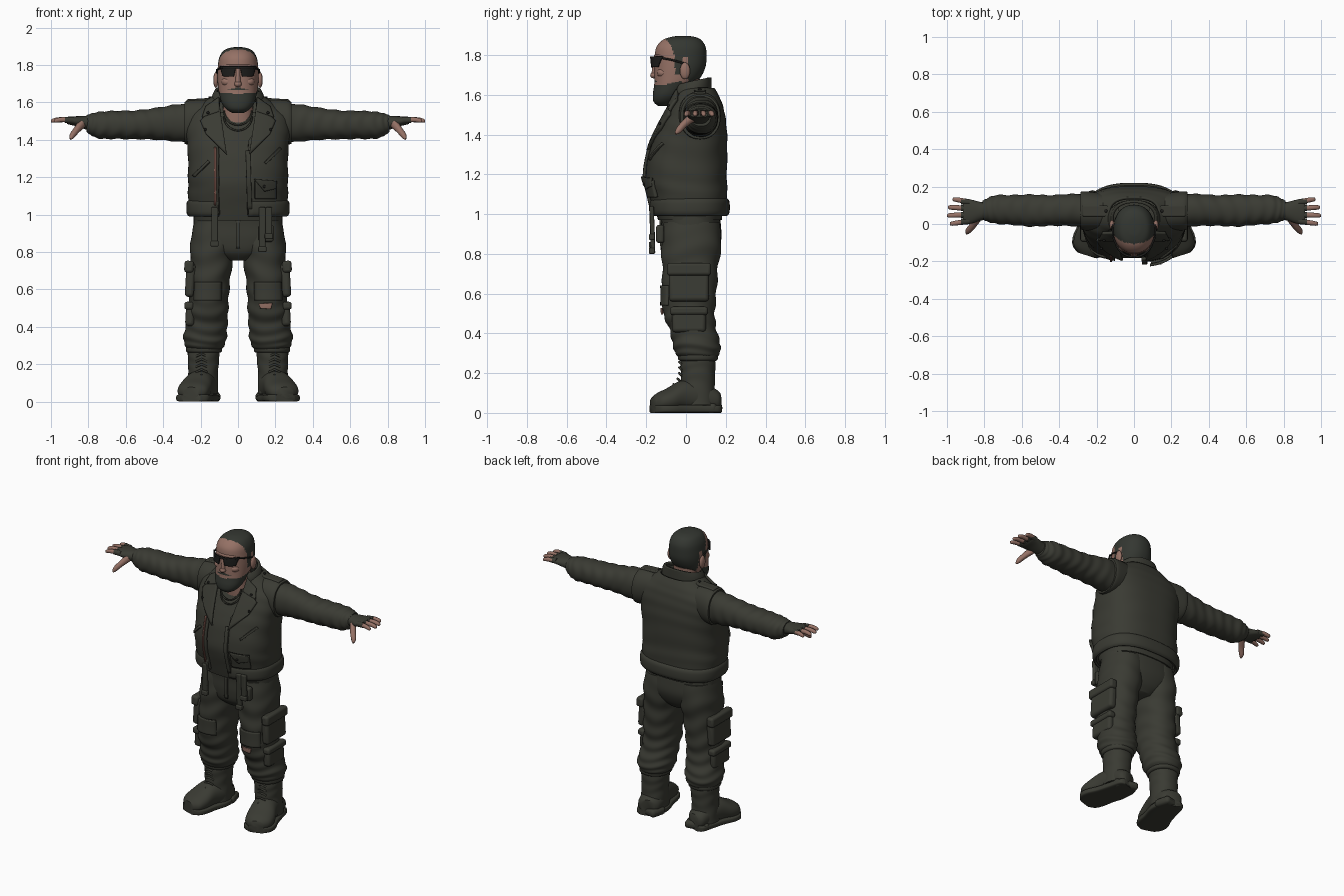
import bpy, bmesh, math
from mathutils import Vector, Matrix

if "Cube" in bpy.data.objects:
    bpy.data.objects.remove(bpy.data.objects["Cube"])

def material(name, r, g, b):
    m = bpy.data.materials.new(name)
    m.diffuse_color = (r, g, b, 1)
    m.use_nodes = True
    m.node_tree.nodes["Principled BSDF"].inputs["Base Color"].default_value = (r, g, b, 1)
    return m

OLIVE = material("dark olive cloth", .042, .043, .033)
HAIR = material("dark hair", .034, .038, .031)
SKIN = material("skin", .30, .165, .13)
BLACK = material("black lens", .012, .012, .011)
RED = material("faded red zip", .20, .09, .07)
X, Y, Z = Vector((1, 0, 0)), Vector((0, 1, 0)), Vector((0, 0, 1))

def add(name, bm, mat, mirror=False, solid=0, bevel=0):
    bmesh.ops.recalc_face_normals(bm, faces=bm.faces)
    me = bpy.data.meshes.new(name)
    bm.to_mesh(me)
    bm.free()
    me.materials.append(mat)
    me.shade_smooth()
    me.set_sharp_from_angle(angle=.8)
    ob = bpy.data.objects.new(name, me)
    bpy.context.collection.objects.link(ob)
    if solid:
        m = ob.modifiers.new("thickness", 'SOLIDIFY')
        m.thickness, m.offset = solid, 0
    if bevel:
        m = ob.modifiers.new("soft edge", 'BEVEL')
        m.width, m.segments = bevel, 3
    if mirror:
        ob.modifiers.new("both sides", 'MIRROR')
    return ob

def sample(S, t):
    """Smooth interpolation through the sections of a loft."""
    k = t * (len(S) - 1)
    i = min(int(k), len(S) - 2)
    f = k - i
    P = [S[min(max(j, 0), len(S) - 1)] for j in range(i - 1, i + 3)]
    return [b + f * (c - a + f * (2*a - 5*b + 4*c - d + f * (3*(b - c) + d - a))) / 2
            for a, b, c, d in zip(*P)]

def power(c, n):
    return math.copysign(abs(c) ** (2 / n), c)

def loft(name, S, mat, u=X, v=Y, n=2.2, rings=28, segs=40, fold=0, waves=7,
         span=None, mirror=False, solid=0):
    """Skin of superellipse sections (x, y, z, radius u, radius v)."""
    bm, rows = bmesh.new(), []
    for r in range(rings + 1):
        t = r / rings
        x, y, z, a, b = sample(S, t)
        lo, hi = span(t) if span else (0, math.tau)
        row = []
        for s in range(segs + (1 if span else 0)):
            q = lo + (hi - lo) * s / segs
            k = 1 + fold * math.sin(waves * math.tau * t + 1.7 * math.sin(q * 2 + 3 * t)) * min(1, 5 * t, 5 - 5 * t)
            row.append(bm.verts.new(Vector((x, y, z)) + u * (a * k * power(math.cos(q), n))
                                    + v * (b * k * power(math.sin(q), n))))
        rows.append(row)
    for p, q in zip(rows, rows[1:]):
        for s in range(len(p) if not span else segs):
            e = (s + 1) % len(p)
            bm.faces.new((p[s], p[e], q[e], q[s]))
    if not span:
        bm.faces.new(rows[0])
        bm.faces.new(rows[-1])
    return add(name, bm, mat, mirror, solid)

def front_of(S, n):
    """Front surface y of a standing loft at (x, z)."""
    table = [sample(S, i / 300) for i in range(301)]
    def f(x, z):
        cx, cy, _, a, b = min(table, key=lambda s: abs(s[2] - z))
        return cy - b * (1 - min(abs((x - cx) / a), .97) ** n) ** (1 / n)
    return f

def patch(name, corners, surf, mat, lift=.008, solid=.012, mirror=False, g=10):
    """Panel spanned by four (x, z) corners and laid on a front surface."""
    a, b, c, d = [Vector(p) for p in corners]
    bm = bmesh.new()
    grid = []
    for i in range(g + 1):
        ends = a.lerp(d, i / g), b.lerp(c, i / g)
        pts = [ends[0].lerp(ends[1], j / g) for j in range(g + 1)]
        grid.append([bm.verts.new((p.x, surf(p.x, p.y) - lift, p.y)) for p in pts])
    for i in range(g):
        for j in range(g):
            bm.faces.new((grid[i][j], grid[i][j+1], grid[i+1][j+1], grid[i+1][j]))
    return add(name, bm, mat, mirror, solid)

def box(name, loc, size, mat, bevel=.012, tilt=0, axis='Y', mirror=False):
    bm = bmesh.new()
    bmesh.ops.create_cube(bm, size=1, matrix=Matrix.Translation(loc)
                          @ Matrix.Rotation(tilt, 4, axis) @ Matrix.Diagonal((*size, 1)))
    return add(name, bm, mat, mirror, bevel=bevel)

def ball(name, loc, size, mat, mirror=False):
    bm = bmesh.new()
    bmesh.ops.create_uvsphere(bm, u_segments=20, v_segments=12, radius=1,
                              matrix=Matrix.Translation(loc) @ Matrix.Diagonal((*size, 1)))
    return add(name, bm, mat, mirror)

def tube(name, pts, r, mat, mirror=False):
    cu = bpy.data.curves.new(name, 'CURVE')
    cu.dimensions, cu.bevel_depth, cu.bevel_resolution = '3D', r, 2
    sp = cu.splines.new('POLY')
    sp.points.add(len(pts) - 1)
    for p, q in zip(sp.points, pts):
        p.co = (*q, 1)
    cu.materials.append(mat)
    ob = bpy.data.objects.new(name, cu)
    bpy.context.collection.objects.link(ob)
    if mirror:
        ob.modifiers.new("both sides", 'MIRROR')

# Jacket body, open at the front, over a shirt
body = [(0, .02, 1.0, .25, .175), (0, .01, 1.1, .26, .19), (0, 0, 1.2, .26, .198),
        (0, .015, 1.34, .262, .186), (0, .035, 1.44, .272, .162), (0, .05, 1.52, .265, .135),
        (0, .055, 1.58, .2, .11), (0, .05, 1.63, .13, .088)]
def opening(t):
    w = max(0, t - .5) * 1.3
    return -math.pi / 2 + .13 + w, math.pi * 1.5 - .3 - w * .8
loft("jacket", body, OLIVE, n=2.6, rings=40, segs=64, fold=.008, span=opening, solid=.014)
loft("shirt", [(x, y, z - .03, a * .94, b * .92) for x, y, z, a, b in body[:-1]], OLIVE,
     n=2.6, fold=.006)
chest = front_of(body, 2.6)
loft("jacket_hem", [(0, .018, z, .264 + k, .19 + k) for z, k in
     ((.995, -.008), (1.01, .004), (1.06, .004), (1.075, -.008))], OLIVE, n=2.6, rings=10, segs=64,
     span=lambda t: (-math.pi / 2 + .13, math.pi * 1.5 - .3), solid=.014)
loft("shoulders", [(.08, .06, 1.52, .085, .085), (.18, .065, 1.505, .1, .11),
     (.26, .07, 1.495, .105, .118), (.285, .072, 1.49, .1, .112)], OLIVE, Y, Z, rings=12, mirror=True)
loft("collar", [(0, .025, 1.6, .135, .095), (0, .025, 1.635, .13, .095), (0, .03, 1.665, .115, .09)],
     OLIVE, v=Vector((0, 1, .25)), rings=8, span=lambda t: (-.75, math.pi + .75), solid=.016)

# Lapels, zip, pockets and studs
patch("lapels", [(.1, 1.595), (.2, 1.5), (.17, 1.43), (.06, 1.32)], chest, OLIVE, .016, .016, mirror=True)
patch("collar_points", [(.1, 1.625), (.17, 1.575), (.19, 1.52), (.1, 1.55)], chest, OLIVE, .022, .016, mirror=True)
patch("zip_strip", [(-.127, 1.36), (-.117, 1.36), (-.117, 1.05), (-.127, 1.05)], chest, RED, .012, .009)
patch("front_edge", [(.04, 1.34), (.065, 1.34), (.075, 1.02), (.05, 1.02)], chest, OLIVE, .014, .014)
patch("hip_pocket", [(.09, 1.18), (.2, 1.17), (.2, 1.085), (.09, 1.085)], chest, OLIVE, .014, .02)
patch("hip_pocket_flap", [(.085, 1.19), (.205, 1.18), (.2, 1.14), (.14, 1.125)], chest, OLIVE, .026, .014)
for i, (x, z) in enumerate(((.19, 1.31), (-.19, 1.24))):
    patch(f"slant_zip_{i}", [(x - .05, z - .03), (x + .03, z + .05), (x + .04, z + .04), (x - .04, z - .04)],
          chest, OLIVE, .012, .014)
for i, (x, z) in enumerate(((.16, 1.545), (.175, 1.455), (.14, 1.15))):
    ball(f"stud_{i}", (x, chest(x, z) - .034, z), (.008, .007, .008), BLACK, mirror=i < 2)
box("epaulettes", (.2, .07, 1.613), (.15, .06, .016), OLIVE, .006, .06, mirror=True)
ball("epaulette_buttons", (.15, .07, 1.627), (.009, .009, .006), BLACK, mirror=True)
necklace = [(.075 * math.cos(q), -.105 + .012 * math.sin(q) - .04, 1.555 + .075 * math.sin(q))
            for q in [math.pi * (1 + i / 16) for i in range(17)]]
for i in range(2):
    tube(f"chain_{i}", [(x, chest(x, z) - .004, z - .03 * i) for x, y, z in necklace], .005, OLIVE)

# Sleeves
loft("sleeves", [(.25, .07, 1.49, .088, .105), (.34, .075, 1.49, .086, .098), (.45, .072, 1.485, .082, .084),
     (.55, .072, 1.48, .086, .077), (.65, .075, 1.48, .08, .075), (.74, .078, 1.478, .076, .072),
     (.79, .075, 1.483, .06, .056), (.81, .075, 1.487, .05, .045)], OLIVE, Y, Z, rings=60,
     fold=.03, waves=9, mirror=True)

# Hands in fingerless gloves
loft("gloves", [(.78, .07, 1.487, .045, .04), (.82, .068, 1.492, .05, .035), (.87, .066, 1.5, .064, .026),
     (.905, .066, 1.503, .066, .021), (.915, .066, 1.503, .06, .016)], OLIVE, Y, Z, mirror=True)
for i, (y, tip) in enumerate(((.016, .985), (.05, 1), (.084, .995), (.117, .97))):
    spread = (y - .066) * .18
    path = [(.88, y, 1.505), (tip - .045, y + spread, 1.508), (tip - .008, y + spread * 1.6, 1.502), (tip, y + spread * 1.6, 1.5)]
    for part, mat, r, end in (("finger", SKIN, .0135, 4), ("glove_finger", OLIVE, .0165, 2)):
        radii = (r, r, r * .8, r * .3)
        pts = path if end == 4 else [path[0], (.925, y + spread * .5, 1.507)]
        loft(f"{part}_{i}", [(*p, k, k) for p, k in zip(pts, radii)], mat, Y, Z, rings=10, segs=14, mirror=True)
loft("thumbs", [(.835, .03, 1.485, .02, .024), (.865, -.012, 1.45, .018, .018), (.888, -.038, 1.42, .015, .015),
     (.896, -.052, 1.404, .005, .005)], SKIN, Vector((.7, .7, 0)), Vector((.4, -.4, .8)), rings=12, segs=16, mirror=True)

# Head: face, beard and hair share one skin
skull = [(0, -.115, 1.543, .03, .025), (0, -.107, 1.565, .064, .056), (0, -.09, 1.6, .088, .077),
         (0, -.062, 1.65, .101, .098), (0, -.042, 1.69, .107, .117), (0, -.03, 1.74, .11, .128),
         (0, -.027, 1.79, .108, .13), (0, -.025, 1.84, .1, .124), (0, -.02, 1.876, .078, .096),
         (0, -.015, 1.892, .042, .055), (0, -.015, 1.896, .01, .015)]
head = loft("head", skull, SKIN, rings=80, segs=96)
head.data.materials.append(HAIR)
for p in head.data.polygons:
    x, y, z = p.center
    hair = y > -.085 - .3 * max(0, z - 1.8) + .25 * abs(x) and z > 1.79 or z > 1.872 and y > -.1
    hair = hair or y > .012 and z > 1.655 or -.055 < y < -.02 and z > 1.7
    beard = z < 1.652 + .25 * max(0, y + .1) and y < -.02
    moustache = 1.665 < z < 1.682 - .25 * abs(x) and y < -.1
    lips = abs(x) < .028 and 1.641 < z < 1.66
    p.material_index = int(hair or moustache or beard and not lips)
face = front_of(skull, 2.2)
loft("neck", [(0, .01, 1.47, .095, .08), (0, -.005, 1.55, .08, .072), (0, -.005, 1.68, .078, .075)], SKIN)
ball("nose_tip", (0, -.16, 1.698), (.02, .02, .016), SKIN)
loft("nose_bridge", [(0, -.153, 1.69, .019, .02), (0, -.153, 1.73, .013, .018), (0, -.15, 1.785, .012, .01)], SKIN, segs=20)
ball("brow", (0, -.115, 1.795), (.078, .047, .018), SKIN)
ball("cheeks", (.055, -.115, 1.71), (.034, .032, .026), SKIN, mirror=True)
ball("ears", (.118, -.005, 1.72), (.014, .026, .042), SKIN, mirror=True)

# Sunglasses
patch("lenses", [(.012, 1.785), (.092, 1.787), (.08, 1.74), (.022, 1.738)], face, BLACK, .016, .009, mirror=True)
patch("glasses_bar", [(-.094, 1.793), (.094, 1.793), (.094, 1.782), (-.094, 1.782)], face, BLACK, .019, .009)
tube("glasses_arms", [(.09, face(.09, 1.785) - .016, 1.785), (.113, -.07, 1.775), (.115, -.005, 1.757)], .005, BLACK, mirror=True)

# Trousers
loft("trouser_seat", [(0, .015, 1.03, .235, .15), (0, .025, .95, .238, .15), (0, .027, .87, .235, .15),
     (0, .02, .8, .17, .13), (0, .02, .755, .07, .09)], OLIVE, n=2.5)
thigh = [(.12, .028, .96, .115, .14), (.132, .027, .85, .122, .15), (.145, .02, .72, .112, .14),
         (.155, .018, .6, .108, .135), (.16, .015, .5, .108, .13), (.166, .035, .42, .11, .118),
         (.176, .052, .35, .116, .12), (.178, .058, .3, .105, .112), (.18, .06, .27, .08, .085)]
loft("trouser_legs", thigh, OLIVE, rings=64, segs=48, fold=.03, waves=8, mirror=True)
knee = front_of(thigh, 2.2)
patch("torn_knee", [(.11, .525), (.185, .528), (.175, .495), (.12, .5)], knee, SKIN, .007, .008)
patch("knee_panels", [(.09, .64), (.23, .64), (.235, .54), (.09, .54)], knee, OLIVE, .006, .012, mirror=True)
for name, z, h, w, d in (("thigh", .65, .18, .05, .2), ("shin", .465, .12, .05, .17)):
    box(f"{name}_pockets", (.255, .015, z), (w, d, h), OLIVE, .018, -.06, mirror=True)
    box(f"{name}_pocket_flaps", (.262, .015, z + h * .4), (w, d + .02, h * .35), OLIVE, .014, -.06, mirror=True)
patch("fly", [(-.012, .97), (.012, .97), (.012, .82), (-.012, .82)],
      lambda x, z: -.125 + .1 * max(0, .88 - z), OLIVE, .004, .009)

# Hanging belt straps
for i, (x, low) in enumerate(((-.125, .83), (.13, .8), (.165, .87))):
    box(f"strap_{i}", (x, -.17, (low + 1.04) / 2), (.035, .022, 1.04 - low), OLIVE, .006, .04, 'X')
    box(f"strap_end_{i}", (x, -.172, low + .015), (.044, .03, .03), OLIVE, .006)
box("strap_pouch", (.15, -.13, .9), (.08, .04, .09), OLIVE, .012)

# Boots
loft("boot_shafts", [(.182, .06, .31, .084, .088), (.184, .06, .24, .084, .088), (.187, .06, .15, .08, .085),
     (.19, .06, .04, .085, .09)], OLIVE, fold=.015, waves=4, mirror=True)
foot = [(.172, .165, .06, .045, .045), (.177, .14, .065, .07, .058), (.187, .06, .08, .082, .08),
        (.21, -.02, .085, .082, .078), (.232, -.09, .065, .09, .06), (.245, -.14, .055, .08, .045),
        (.252, -.168, .048, .045, .03)]
side = Vector((.95, .3, 0))
loft("boot_feet", foot, OLIVE, side, Z, mirror=True)
loft("boot_soles", [(x, y, .02, a + .008, .02) for x, y, z, a, b in foot], OLIVE, side, Z, n=5, mirror=True)
box("boot_heels", (.177, .115, .025), (.155, .11, .05), OLIVE, .02, -.25, 'Z', mirror=True)
loft("boot_cuffs", [(.182, .06, z, .086 + k, .09 + k) for z, k in ((.262, 0), (.27, .01), (.295, .01), (.305, 0))],
     OLIVE, rings=8, mirror=True)
for i in range(5):
    z = .13 + i * .028
    y = -.028 - max(0, .17 - z) * .7
    tube(f"laces_{i}", [(.165, y + .008, z), (.195, y - .006, z + .014), (.225, y + .008, z)], .006, OLIVE, mirror=True)
